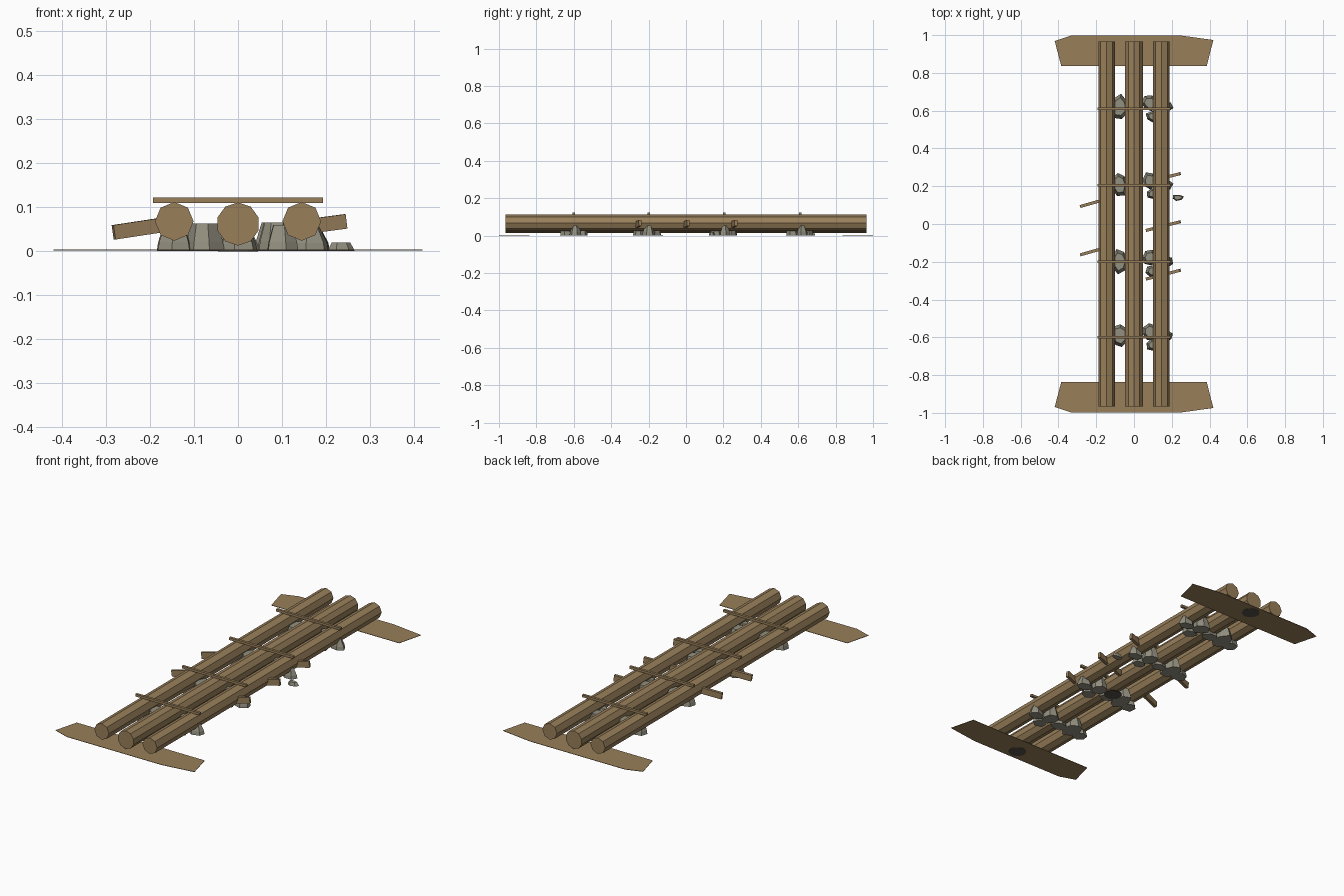
import bpy, bmesh, math, random
from mathutils import Vector

if "Cube" in bpy.data.objects:
    bpy.data.objects.remove(bpy.data.objects["Cube"])
random.seed(4)


def material(name, rgb):
    m = bpy.data.materials.new(name)
    m.diffuse_color = (*rgb, 1)
    m.use_nodes = True
    m.node_tree.nodes["Principled BSDF"].inputs["Base Color"].default_value = m.diffuse_color
    return m


wood = material("brown wood", (0.315, 0.212, 0.102))
stone = material("grey stone", (0.29, 0.278, 0.215))
dark = material("dark earth", (0.09, 0.08, 0.06))


def finish(name, bm, mat):
    bmesh.ops.recalc_face_normals(bm, faces=bm.faces)
    me = bpy.data.meshes.new(name)
    bm.to_mesh(me)
    bm.free()
    me.materials.append(mat)
    ob = bpy.data.objects.new(name, me)
    bpy.context.collection.objects.link(ob)
    return ob


def prism(bm, ring, offset):
    """Extrude a closed outline by an offset vector."""
    f = bm.faces.new([bm.verts.new(p) for p in ring])
    r = bmesh.ops.extrude_face_region(bm, geom=[f])
    vs = [v for v in r["geom"] if isinstance(v, bmesh.types.BMVert)]
    bmesh.ops.translate(bm, verts=vs, vec=offset)
    # keep the starting cap so the solid is closed
    holes = [e for e in bm.edges if len(e.link_faces) == 1]
    if holes:
        bmesh.ops.holes_fill(bm, edges=holes, sides=0)


def log(name, x, z, r, sides):
    bm = bmesh.new()
    ring = []
    for i in range(sides):
        a = 2 * math.pi * i / sides + math.pi / 2
        ring.append((x + r * math.cos(a), -0.965, z + r * math.sin(a)))
    prism(bm, ring, (0, 1.93, 0))
    finish(name, bm, wood)


def bar(name, a, b, width, height):
    """Rectangular stick from a to b."""
    a, b = Vector(a), Vector(b)
    d = (b - a).normalized()
    side = Vector((0, 0, 1)).cross(d).normalized() * width / 2
    up = d.cross(side).normalized() * height / 2
    bm = bmesh.new()
    prism(bm, [a + side + up, a - side + up, a - side - up, a + side - up], b - a)
    finish(name, bm, wood)


# three long logs
log("left_log", -0.145, 0.068, 0.044, 8)
log("middle_log", 0, 0.062, 0.049, 10)
log("right_log", 0.145, 0.068, 0.044, 8)

# thin cross sticks tying the logs
for y in (-0.6, -0.2, 0.205, 0.61):
    bar("cross_stick", (-0.193, y, 0.116), (0.193, y, 0.116), 0.014, 0.013)

# flat ramp pieces at both ends
outline = [(-0.42, 0.965), (-0.33, 0.995), (0.24, 0.995), (0.42, 0.97),
           (0.385, 0.832), (-0.385, 0.832)]
for s, name in ((1, "back_ramp"), (-1, "front_ramp")):
    bm = bmesh.new()
    prism(bm, [(x, s * (y + 0.004), 0.0015) for x, y in outline], (0, 0, 0.002))
    finish(name, bm, wood)

# dark round pads under the middle log
for y in (-0.94, -0.17, 0.94):
    bm = bmesh.new()
    prism(bm, [(0.046 * math.cos(i * math.pi / 6), y + 0.046 * math.sin(i * math.pi / 6), 0)
               for i in range(12)], (0, 0, 0.003))
    finish("ground_pad", bm, dark)

# slanted side stakes
for y in (0.093, -0.163):
    bar("left_stake", (-0.283, y, 0.043), (-0.125, y + 0.045, 0.067), 0.016, 0.033)
for y in (0.267, 0.012, -0.245):
    bar("right_stake", (0.245, y, 0.068), (0.065, y - 0.046, 0.044), 0.016, 0.033)


def rock(name, x, y, rx, ry, h, taper, sides=7, base=0.001):
    """Irregular stump-shaped stone with a flat base."""
    bm = bmesh.new()
    rings = []
    turn = random.random() * 6
    jit = [random.uniform(0.85, 1.08) for _ in range(sides)]
    for z, k in ((base, 1), (h * 0.35, 0.92), (h, taper)):
        ring = []
        for i in range(sides):
            a = turn + 2 * math.pi * i / sides
            ring.append(bm.verts.new((x + rx * k * jit[i] * math.cos(a),
                                      y + ry * k * jit[i] * math.sin(a), z)))
        rings.append(ring)
    for lo, hi in zip(rings, rings[1:]):
        for i in range(sides):
            j = (i + 1) % sides
            bm.faces.new((lo[i], lo[j], hi[j], hi[i]))
    bm.faces.new(rings[0])
    bm.faces.new(rings[-1])
    finish(name, bm, stone)


# four rows of stones supporting the logs
for y in (-0.6, -0.21, 0.2, 0.61):
    rock("left_stone", -0.078, y + 0.01, 0.048, 0.068, 0.063, 0.7)
    rock("outer_left_stone", -0.145, y - 0.01, 0.045, 0.04, 0.06, 0.6, 6)
    rock("middle_stone", 0.0, y, 0.045, 0.035, 0.05, 0.6, 6)
    rock("right_stone", 0.085, y + 0.03, 0.045, 0.045, 0.065, 0.65)
    rock("right_stone_small", 0.1, y - 0.04, 0.04, 0.032, 0.06, 0.6, 6)
    rock("outer_right_stone", 0.165, y + 0.01, 0.045, 0.032, 0.055, 0.5, 6)

# loose stone beside the right log
rock("loose_stone", 0.232, 0.14, 0.033, 0.018, 0.02, 0.7, 6)
